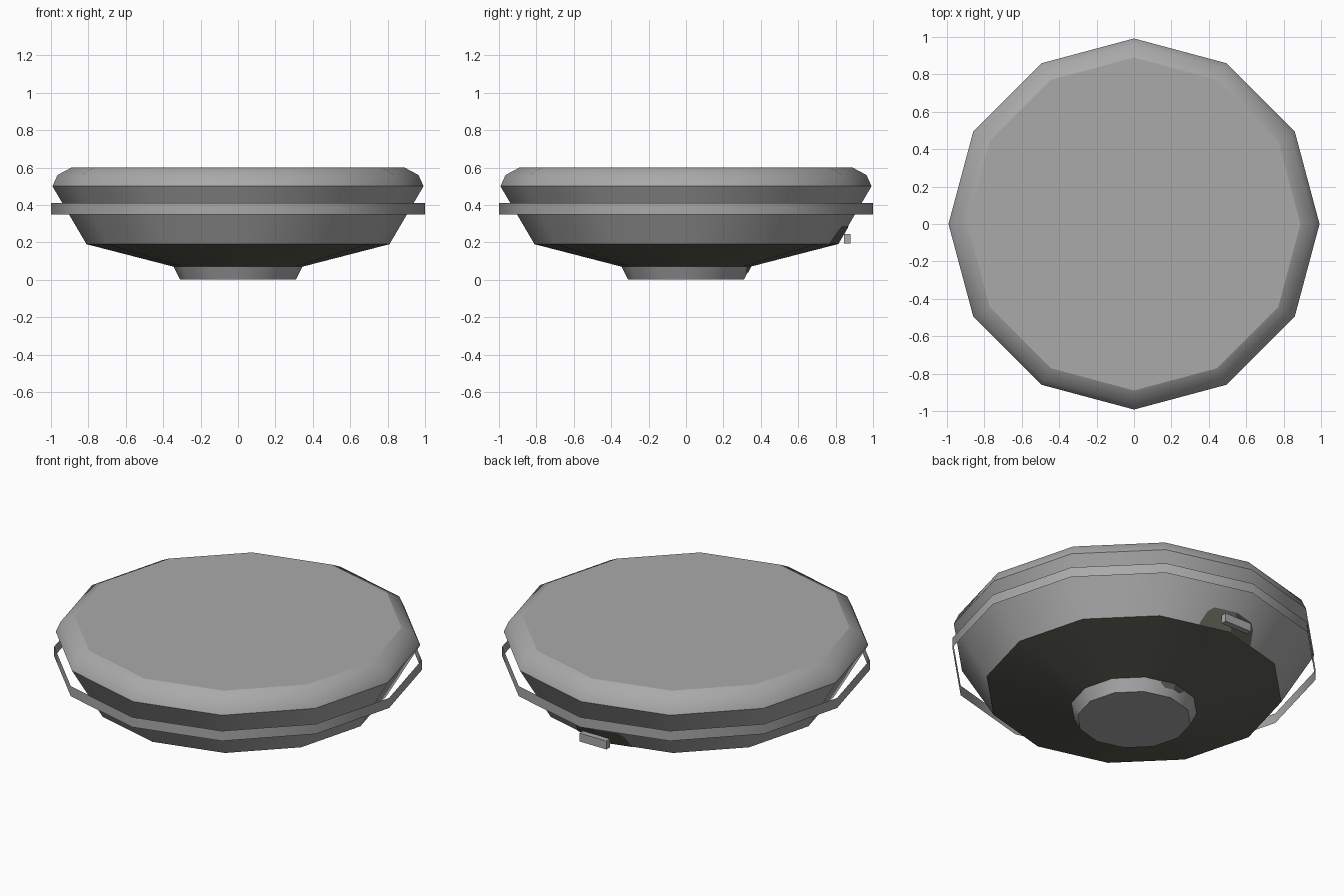
import bpy, bmesh, math

SIDES = 12

cube = bpy.data.objects.get("Cube")
if cube:
    bpy.data.objects.remove(cube, do_unlink=True)


def material(name, color):
    mat = bpy.data.materials.new(name)
    mat.use_nodes = True
    mat.diffuse_color = (*color, 1)
    bsdf = next(n for n in mat.node_tree.nodes if n.type == 'BSDF_PRINCIPLED')
    bsdf.inputs["Base Color"].default_value = (*color, 1)
    return mat


light_grey = material("light grey", (0.40, 0.40, 0.40))
dark_grey = material("dark olive grey", (0.11, 0.11, 0.09))


def finish(name, bm, *mats):
    mesh = bpy.data.meshes.new(name)
    bm.to_mesh(mesh)
    bm.free()
    for m in mats:
        mesh.materials.append(m)
    obj = bpy.data.objects.new(name, mesh)
    bpy.context.collection.objects.link(obj)
    return obj


def lathe(bm, profile, smooth_rows=()):
    """Spin (radius, height) points; rows are sharp unless listed as smooth."""
    rows = []
    for r, z in profile:
        rows.append([bm.verts.new((r * math.cos(math.tau * i / SIDES),
                                   r * math.sin(math.tau * i / SIDES), z))
                     for i in range(SIDES)])
    bands = []
    for a, b in zip(rows, rows[1:]):
        band = []
        for i in range(SIDES):
            j = (i + 1) % SIDES
            f = bm.faces.new((a[i], a[j], b[j], b[i]))
            f.smooth = True
            band.append(f)
        bands.append(band)
    for k, row in enumerate(rows):
        for i in range(SIDES):
            edge = bm.edges.get((row[i], row[(i + 1) % SIDES]))
            edge.smooth = k in smooth_rows
    return rows, bands


# Dish hull: foot, shallow dark cone, flared wall, rounded rim and flat lid
hull_profile = [(0.31, 0.0), (0.345, 0.07), (0.81, 0.19),
                (0.992, 0.5), (0.965, 0.56), (0.89, 0.6)]
bm = bmesh.new()
rows, bands = lathe(bm, hull_profile, smooth_rows=(4,))
bm.faces.new(rows[-1])
bm.faces.new(rows[0][::-1])
for f in bands[1]:
    f.material_index = 1
finish("hull", bm, light_grey, dark_grey)

# Thin open band around the wall
bm = bmesh.new()
lathe(bm, [(1.0, 0.35), (1.0, 0.41)])
finish("outer_band", bm, light_grey)

# Small bar standing off the back
bm = bmesh.new()
bmesh.ops.create_cube(bm, size=1)
for v in bm.verts:
    v.co = (v.co.x * 0.18, v.co.y * 0.035 + 0.8625, v.co.z * 0.05 + 0.22)
finish("rear_bar", bm, light_grey)


def back_patch(name, lower, upper, columns):
    """Thin painted plate hugging the back of the hull; columns are (x, z0, z1)."""
    (r0, h0), (r1, h1) = lower, upper

    def point(x, z):
        r = r0 + (r1 - r0) * (z - h0) / (h1 - h0)
        return (x, r - abs(x) * math.tan(math.pi / SIDES) + 0.004, z)

    bm = bmesh.new()
    pairs = [(bm.verts.new(point(x, a)), bm.verts.new(point(x, b)))
             for x, a, b in columns]
    for p, q in zip(pairs, pairs[1:]):
        bm.faces.new((q[0], p[0], p[1], q[1]))
    finish(name, bm, dark_grey)


# Dark painted patches behind the bar and on the foot
back_patch("wall_patch", hull_profile[2], hull_profile[3],
           [(x, 0.19, z) for x, z in ((-0.18, 0.2), (-0.16, 0.26), (-0.13, 0.285), (0, 0.285),
                                      (0.13, 0.285), (0.16, 0.26), (0.18, 0.2))])
back_patch("foot_patch", hull_profile[0], hull_profile[1],
           [(x, z, 0.07) for x, z in ((-0.08, 0.06), (-0.05, 0.04), (0, 0.04),
                                      (0.05, 0.04), (0.08, 0.06))])
